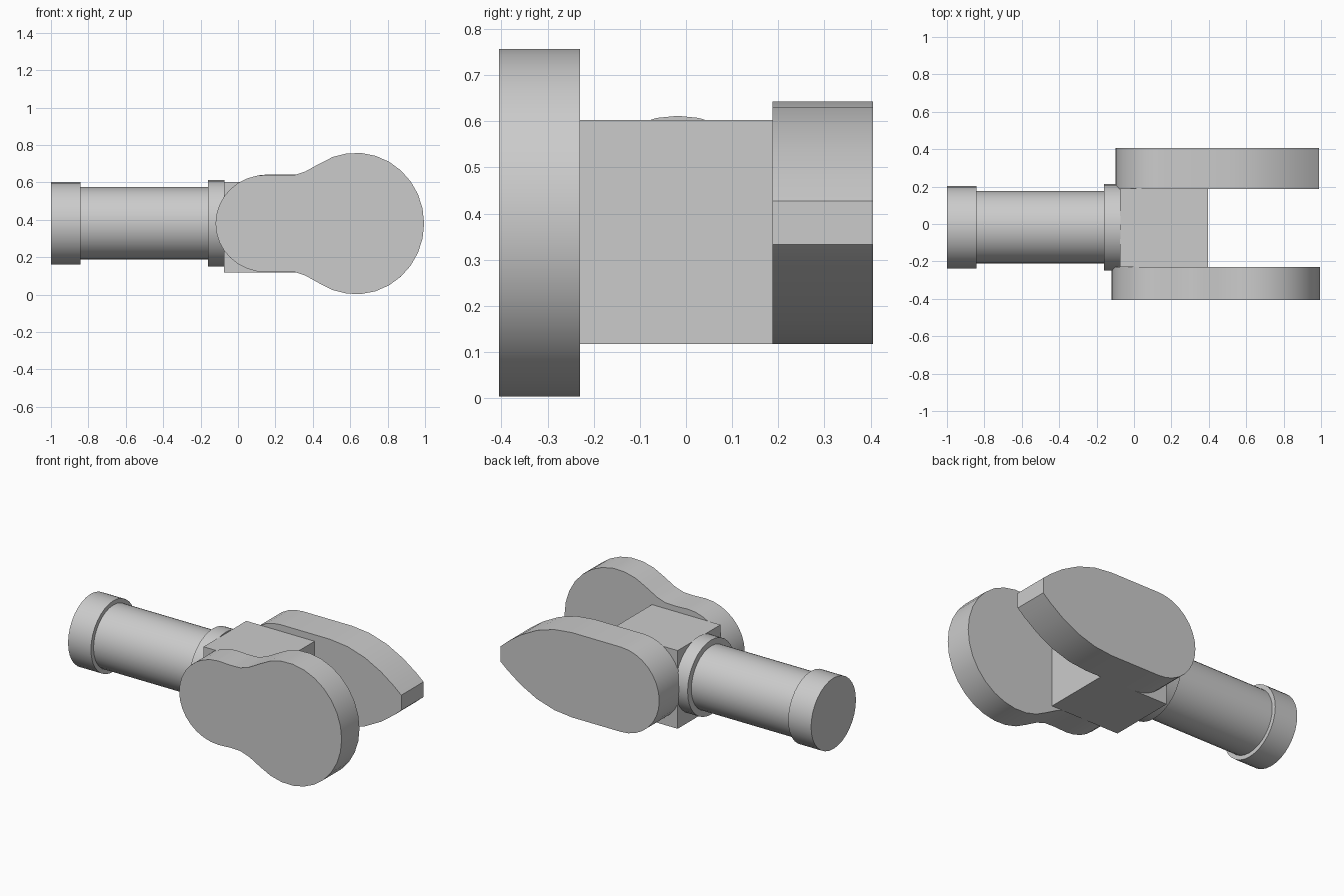
import bpy, bmesh, math
from mathutils import Matrix

old = bpy.data.objects.get("Cube")
if old:
    bpy.data.objects.remove(old, do_unlink=True)

grey = bpy.data.materials.new("plain grey")
grey.use_nodes = True
COLOUR = (0.6, 0.6, 0.6, 1)
grey.diffuse_color = COLOUR
grey.node_tree.nodes["Principled BSDF"].inputs["Base Color"].default_value = COLOUR

AXIS_Y, AXIS_Z = -0.018, 0.38


def finish(name, bm, smooth=True):
    bmesh.ops.recalc_face_normals(bm, faces=bm.faces)
    mesh = bpy.data.meshes.new(name)
    bm.to_mesh(mesh)
    bm.free()
    mesh.materials.append(grey)
    obj = bpy.data.objects.new(name, mesh)
    bpy.context.collection.objects.link(obj)
    if smooth:
        bpy.ops.object.select_all(action='DESELECT')
        obj.select_set(True)
        bpy.context.view_layer.objects.active = obj
        bpy.ops.object.shade_smooth_by_angle(angle=math.radians(30))
    return obj


def rod(name, x0, x1, radius):
    """Cylinder lying along x on the shared axis."""
    bm = bmesh.new()
    place = Matrix.Translation(((x0 + x1) / 2, AXIS_Y, AXIS_Z + 0.001))
    bmesh.ops.create_cone(bm, cap_ends=True, segments=32, radius1=radius,
                          radius2=radius, depth=x1 - x0,
                          matrix=place @ Matrix.Rotation(math.pi / 2, 4, 'Y'))
    return finish(name, bm)


def plate(name, upper, y0, y1):
    """Upright plate: (x, height above axis) outline mirrored below the axis."""
    outline = upper + [(x, -h) for x, h in reversed(upper) if h > 0.001]
    bm = bmesh.new()
    face = bm.faces.new([bm.verts.new((x, y0, AXIS_Z + h)) for x, h in outline])
    grown = bmesh.ops.extrude_face_region(bm, geom=[face])
    verts = [g for g in grown["geom"] if isinstance(g, bmesh.types.BMVert)]
    bmesh.ops.translate(bm, verts=verts, vec=(0, y1 - y0, 0))
    return finish(name, bm)


def arc(cx, rx, rz, start, end, steps):
    """Points on an ellipse centred on the axis height, angles in degrees."""
    angles = [math.radians(start + (end - start) * i / steps) for i in range(steps + 1)]
    return [(cx + rx * math.cos(a), rz * math.sin(a)) for a in angles]


# Handle shaft with its end cap and collar
rod("shaft", -0.86, -0.14, 0.194)
rod("end_cap", -1.0, -0.843, 0.22)
rod("collar", -0.16, -0.073, 0.231)

# Square block between the plates
bm = bmesh.new()
bmesh.ops.create_cube(bm, size=1, matrix=Matrix.Translation((0.16, -0.021, 0.36))
                      @ Matrix.Diagonal((0.47, 0.42, 0.485, 1)))
finish("centre_block", bm, smooth=False)

# Front plate: small lobe, shallow waist and large round lobe
front = arc(0.15, 0.27, 0.26, 180, 90, 8)
front += [(0.23, 0.256), (0.3, 0.258), (0.36, 0.278)]
front += arc(0.63, 0.365, 0.378, 122, 0, 10)
plate("front_plate", front, -0.405, -0.23)

# Back plate: round inner end, straight edges and a tapering blunt tip
back = arc(0.163, 0.263, 0.263, 180, 90, 8)
back += [(0.5, 0.263), (0.62, 0.25), (0.74, 0.213), (0.85, 0.155),
         (0.94, 0.09), (0.99, 0.047)]
plate("back_plate", back, 0.187, 0.405)
